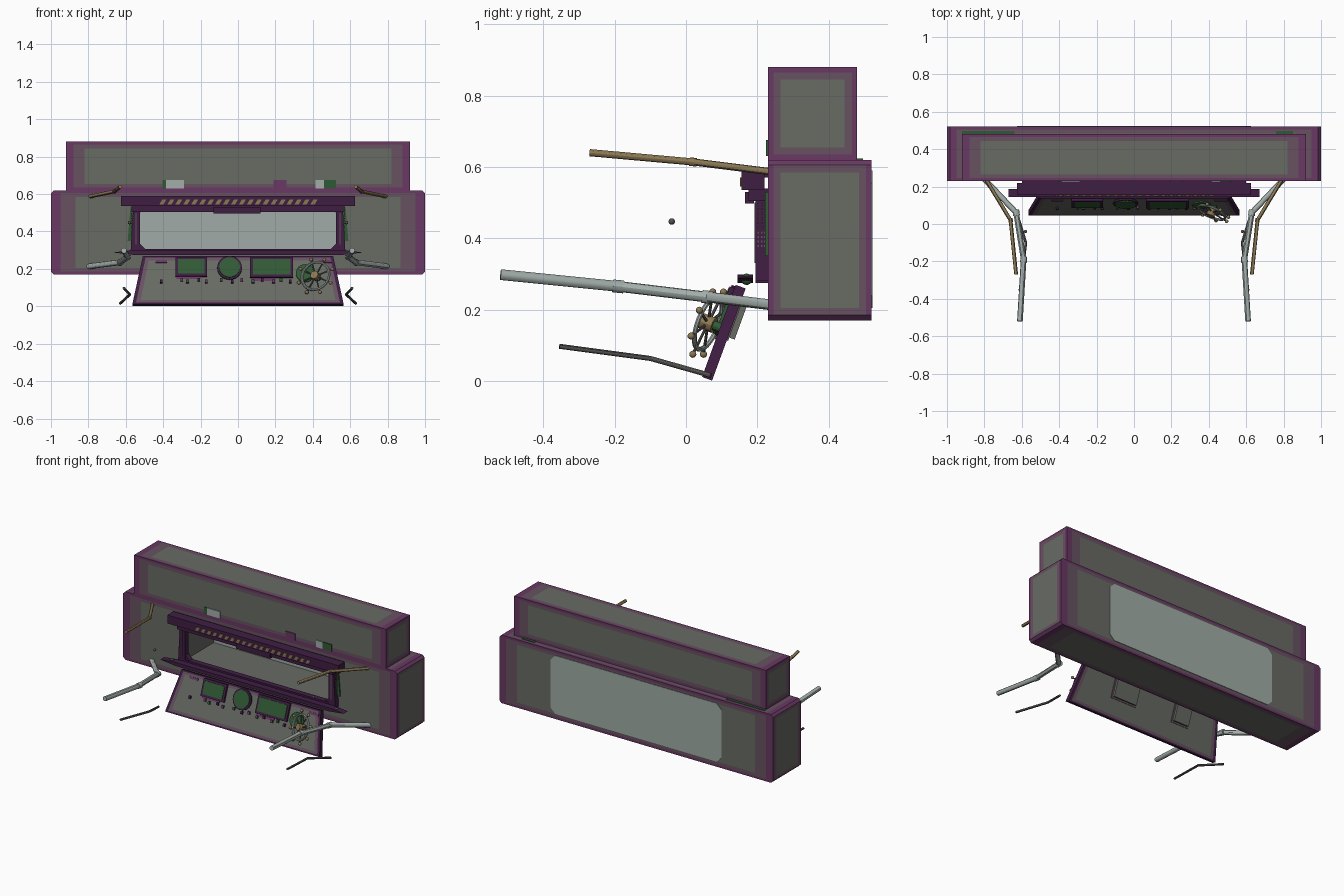
import bpy, bmesh, math
from mathutils import Vector, Matrix

if "Cube" in bpy.data.objects:
    bpy.data.objects.remove(bpy.data.objects["Cube"])

MATS = {}
for name, col in {
    "panel_gray": (.138, .145, .127), "edge_purple": (.14, .04, .125),
    "faded_purple": (.135, .085, .118), "dark_purple": (.05, .013, .055),
    "window_glass": (.35, .41, .38), "screen_green": (.03, .1, .035),
    "brass": (.26, .19, .09), "pale_steel": (.36, .42, .40),
    "dark_steel": (.09, .085, .08)}.items():
    m = bpy.data.materials.new(name)
    m.use_nodes = True
    m.diffuse_color = (*col, 1)
    m.node_tree.nodes["Principled BSDF"].inputs["Base Color"].default_value = (*col, 1)
    MATS[name] = m


def finish(bm, name, *mats, frame=None, smooth=False, recalc=True):
    if recalc:
        bmesh.ops.recalc_face_normals(bm, faces=bm.faces)
    me = bpy.data.meshes.new(name)
    bm.to_mesh(me)
    bm.free()
    for m in mats:
        me.materials.append(MATS[m])
    ob = bpy.data.objects.new(name, me)
    bpy.context.collection.objects.link(ob)
    if frame:
        ob.matrix_world = frame
    if smooth:
        bpy.ops.object.select_all(action='DESELECT')
        ob.select_set(True)
        bpy.context.view_layer.objects.active = ob
        bpy.ops.object.shade_smooth_by_angle()
    return ob


def cube(lo, hi):
    lo, hi = Vector(lo), Vector(hi)
    bm = bmesh.new()
    bmesh.ops.create_cube(bm, size=1, matrix=Matrix.Translation((lo + hi) / 2) @ Matrix.Diagonal((*(hi - lo), 1)))
    return bm


def box(name, lo, hi, mat, frame=None):
    return finish(cube(lo, hi), name, mat, frame=frame)


def prism(name, pts, y0, y1, mat, frame=None):
    """Extrude an x-z outline along y."""
    bm = bmesh.new()
    f = bm.faces.new([bm.verts.new((x, y0, z)) for x, z in pts])
    new = bmesh.ops.extrude_face_region(bm, geom=[f])["geom"]
    bmesh.ops.translate(bm, verts=[v for v in new if isinstance(v, bmesh.types.BMVert)], vec=(0, y1 - y0, 0))
    return finish(bm, name, mat, frame=frame)


def cut(bm, axis, values):
    for c in values:
        n = Vector((0, 0, 0))
        n[axis] = 1
        bmesh.ops.bisect_plane(bm, geom=bm.verts[:] + bm.edges[:] + bm.faces[:], plane_co=n * c, plane_no=n)


def bordered(lo, hi, rims):
    """Box whose faces fade from an edge colour to the panel colour in rings."""
    bm = cube(lo, hi)
    for a in range(3):
        cut(bm, a, [v for r in rims[a] for v in (lo[a] + r, hi[a] - r)])
    for f in bm.faces:
        c, n = f.calc_center_median(), f.normal
        rings = [sum(min(c[a] - lo[a], hi[a] - c[a]) > r for r in rims[a])
                 for a in range(3) if abs(n[a]) < .5]
        f.material_index = min(rings)
    return bm


def tube(name, pts, r, mat, collar=0):
    """Bent pipe from straight round sections, with optional joint collars."""
    bm = bmesh.new()
    pts = [Vector(p) for p in pts]

    def section(a, b, rad):
        d = b - a
        mtx = Matrix.Translation((a + b) / 2) @ d.to_track_quat('Z', 'Y').to_matrix().to_4x4()
        bmesh.ops.create_cone(bm, cap_ends=True, segments=12, radius1=rad, radius2=rad, depth=d.length, matrix=mtx)
    for i, (a, b) in enumerate(zip(pts, pts[1:])):
        section(a, b, r)
        if i:
            bmesh.ops.create_uvsphere(bm, u_segments=12, v_segments=6, radius=r, matrix=Matrix.Translation(a))
            if collar:
                d = (b - a).normalized() * r
                section(a - d, a + d, r + collar)
    return finish(bm, name, mat, smooth=True)


def ball(name, p, r, mat, frame=None):
    bm = bmesh.new()
    bmesh.ops.create_uvsphere(bm, u_segments=12, v_segments=8, radius=r, matrix=Matrix.Translation(p))
    return finish(bm, name, mat, frame=frame, smooth=True)


def disc(name, x, z, r, y0, y1, mat, frame=None, n=24):
    ring = [(x + r * math.cos(i * math.tau / n), z + r * math.sin(i * math.tau / n)) for i in range(n)]
    return prism(name, ring, y0, y1, mat, frame)


FADE = ("edge_purple", "faded_purple", "panel_gray")

# Main hull with window opening and slightly bulged ends
WX, Z0, Z1 = .53, .30, .52
bm = bordered((-1, .23, .17), (1, .52, .62), ((.05, .13), (.015, .035), (.015, .035)))
for v in bm.verts:
    if abs(v.co.x) > .99 and not .18 < v.co.z < .61:
        v.co.x *= .985
cut(bm, 0, (-WX, WX))
cut(bm, 2, (Z0, Z1))
hole = [f for f in bm.faces if f.normal.y < -.9 and abs(f.calc_center_median().x) < WX
        and Z0 < f.calc_center_median().z < Z1]
bmesh.ops.delete(bm, geom=hole, context='FACES')
finish(bm, "main_hull", *FADE, recalc=False)

# Window recess, open to the front, with the pane at its back
bm = cube((-WX, .23, Z0), (WX, .505, Z1))
bmesh.ops.delete(bm, geom=[f for f in bm.faces if f.normal.y < -.9], context='FACES')
for f in bm.faces:
    f.material_index = int(f.normal.y > .9)
bmesh.ops.reverse_faces(bm, faces=bm.faces)
finish(bm, "window_recess", "panel_gray", "window_glass", recalc=False)
gx, ga, gb, c = .625, .205, .59, .035
prism("rear_window", [(-gx + c, ga), (gx - c, ga), (gx, ga + c), (gx, gb - c),
                      (gx - c, gb), (-gx + c, gb), (-gx, gb - c), (-gx, ga + c)], .519, .523, "window_glass")

# Upper hull
finish(bordered((-.92, .23, .62), (.92, .48, .88), ((.04, .10), (.015, .035), (.015, .035))),
       "upper_hull", *FADE)

# Small plates on the upper hull and its ledge
for x0, x1, mat in ((-.385, -.29, "pale_steel"), (-.405, -.385, "screen_green"), (.19, .26, "edge_purple"),
                    (.415, .46, "pale_steel"), (.46, .525, "screen_green")):
    box("hull_plate", (x0, .224, .63), (x1, .231, .675), mat)
for x0, x1 in ((-.92, -.64), (.76, .85)):
    box("ledge_plate", (x0, .48, .618), (x1, .497, .624), "screen_green")

# Window surround: visor, posts, sill and hanging display
box("visor", (-.625, .155, .535), (.625, .22, .59), "dark_purple")
box("visor_mount", (-.57, .175, .505), (.57, .23, .54), "dark_purple")
box("visor_bracket", (-.6, .2, .57), (.6, .232, .585), "dark_purple")
box("hanging_display", (-.13, .165, .497), (.12, .19, .53), "dark_purple")
for i in range(20):
    x = -.42 + i * .0425
    prism("hazard_stripe", [(x, .545), (x + .022, .545), (x + .037, .57), (x + .015, .57)],
          .151, .156, "brass")
box("lower_frame", (-.56, .195, .275), (.56, .232, .305), "dark_purple")
prism("sill", [(-.67, .288), (-.56, .275), (.56, .275), (.67, .288), (.58, .298), (-.58, .298)],
      .145, .188, "dark_purple")
for s in (-1, 1):
    prism("window_post", [(s * .525, .28), (s * .575, .28), (s * .56, .535), (s * .525, .535)],
          .195, .232, "dark_purple")
    prism("post_trim", [(s * .565, .35), (s * .59, .35), (s * .575, .53), (s * .56, .53)],
          .222, .232, "screen_green")
    for z in (Z0 + .005, Z1 - .005):
        d = .035 if z < .4 else -.02
        prism("corner_gusset", [(s * WX, z), (s * (WX - abs(d)), z), (s * WX, z + d)], .2, .232, "dark_purple")
    for i in range(10):
        for y in (.203, .212, .221):
            z = .375 + i * .013
            box("post_hole", (s * .569 - .002, y - .002, z), (s * .569 + .002, y + .002, z + .006), "faded_purple")
    box("post_rivet_strip", (s * .545 - .003, .192, .33), (s * .545 + .003, .196, .5), "faded_purple")

# Sloping console, built in its own leaning frame
DESK = Matrix.Translation((0, .045, .011)) @ Matrix.Rotation(math.radians(-20), 4, 'X')
bm = bordered((-.565, 0, 0), (.565, .03, .275), ((.018, .04), (.02, .025), (.01, .025)))
for v in bm.verts:
    v.co.x *= 1 - .1 * v.co.z / .275
finish(bm, "console", "dark_purple", "faded_purple", "panel_gray", frame=DESK)
for x0, x1, z0, z1 in ((-.335, -.165, .155, .265), (.065, .295, .15, .265)):
    box("screen_bezel", (x0, -.014, z0), (x1, 0, z1), "dark_purple", DESK)
    box("screen", (x0 + .014, -.018, z0 + .014), (x1 - .014, -.013, z1 - .014), "screen_green", DESK)
    box("screen_housing", (x0 + .03, .028, z0 - .02), (x1 - .03, .05, z1 - .03), "panel_gray", DESK)
    box("housing_rim", (x0 + .02, .028, z0 - .03), (x1 - .02, .034, z1 - .02), "faded_purple", DESK)
disc("round_bezel", -.045, .205, .066, -.01, 0, "dark_purple", DESK)
disc("round_screen", -.045, .205, .056, -.016, -.009, "screen_green", DESK)
disc("wheel_base", .36, .175, .05, -.008, 0, "screen_green", DESK)
for i, x in enumerate((-.41, -.3, -.27, -.21, -.17, -.09, -.03, .02, .08, .13, .19, .23, .28)):
    box("switch", (x - .007, -.012, .118 + .01 * (i % 2)), (x + .007, 0, .136 + .01 * (i % 2)),
        ("dark_purple", "edge_purple", "screen_green")[i % 3], DESK)
for x0, x1, z in ((-.33, -.2, .143), (.07, .2, .132), (.43, .5, .235), (-.44, -.38, .235)):
    box("label_strip", (x0, -.004, z), (x1, 0, z + .014), "edge_purple", DESK)

# Spoked steering wheel facing its own way
axis = Vector((-.37, -.87, .33)).normalized()
WHEEL = Matrix.Translation((.415, .062, .162)) @ axis.to_track_quat('Z', 'Y').to_matrix().to_4x4()
bm = bmesh.new()
N, M = 32, 8
rim = [[bm.verts.new(((.078 + .007 * math.cos(b)) * math.cos(a), (.078 + .007 * math.cos(b)) * math.sin(a),
                      .007 * math.sin(b))) for b in (j * math.tau / M for j in range(M))]
       for a in (i * math.tau / N for i in range(N))]
for i in range(N):
    for j in range(M):
        bm.faces.new((rim[i - 1][j - 1], rim[i][j - 1], rim[i][j], rim[i - 1][j]))
finish(bm, "wheel_rim", "pale_steel", frame=WHEEL, smooth=True)
for i in range(8):
    a = (i + .5) * math.tau / 8
    d = Vector((math.cos(a), math.sin(a), 0))
    tube("wheel_spoke", [d * .015, d * .1], .004, "dark_steel").matrix_world = WHEEL
    ball("wheel_handle", d * .1, .01, "brass", WHEEL)
tube("wheel_hub", [(0, 0, -.02), (0, 0, .022)], .022, "brass").matrix_world = WHEEL
tube("wheel_column", [(0, 0, -.06), (0, 0, -.015)], .014, "screen_green").matrix_world = WHEEL

# Mirrored arms, rods and beads
for s in (-1, 1):
    tube("lower_arm", [(s * .8, .24, .213), (s * .63, .06, .235), (s * .59, -.19, .265), (s * .61, -.52, .298)],
         .015, "pale_steel", .003)
    tube("upper_arm", [(s * .79, .235, .587), (s * .66, .02, .614), (s * .63, -.27, .64)], .01, "brass", .002)
    tube("foot_rod", [(s * .63, .07, .015), (s * .578, -.1, .063), (s * .61, -.355, .097)], .007, "dark_steel")
    ball("bead", (s * .58, -.04, .447), .009, "dark_steel")
    ball("arm_pivot", (s * .6, .17, .285), .016, "screen_green")
